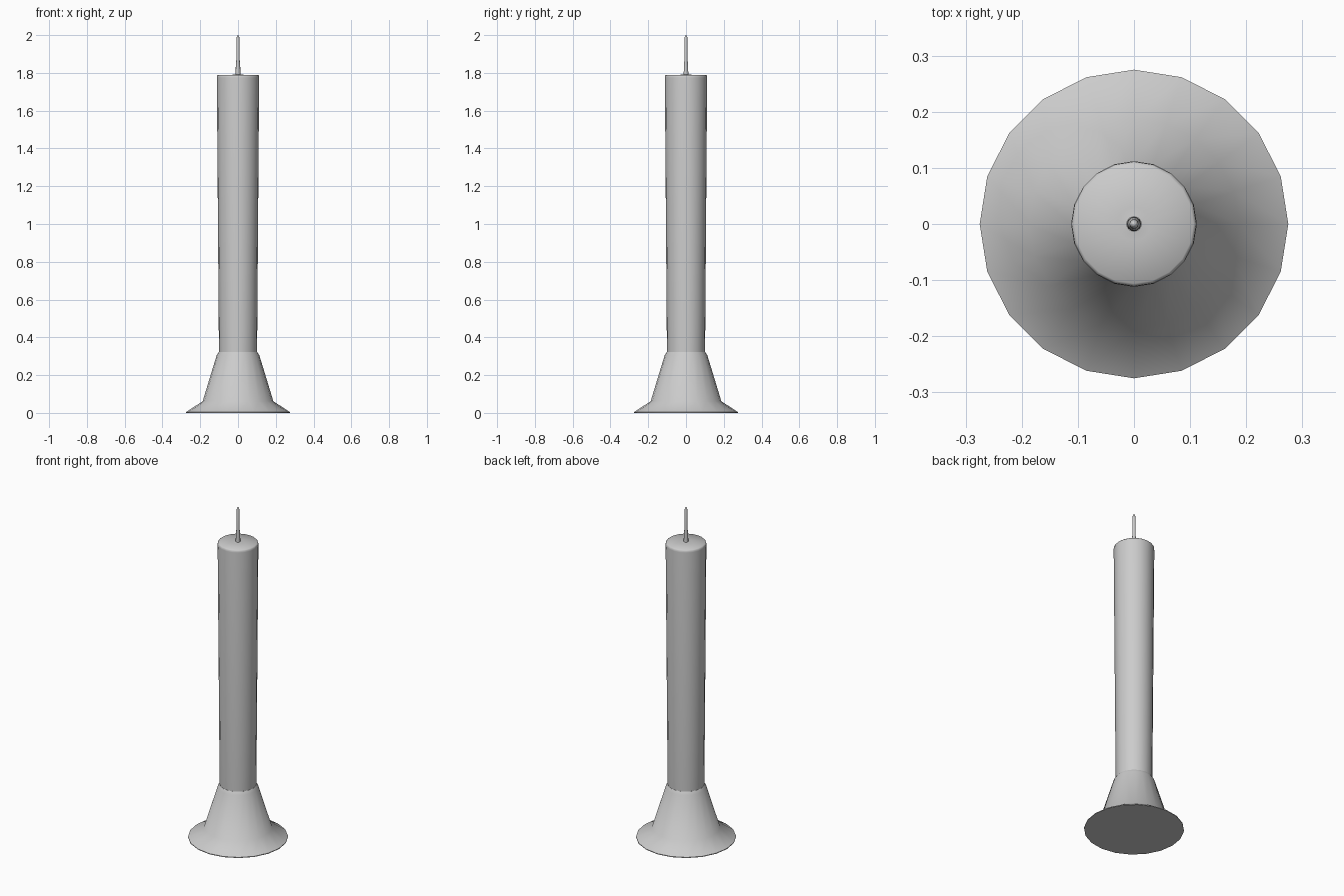
import bpy, bmesh, math

if "Cube" in bpy.data.objects:
    bpy.data.objects.remove(bpy.data.objects["Cube"])

def lathe(name, profile, sides, angle):
    """Revolve (radius, z) points about z; radius 0 makes a pole."""
    bm = bmesh.new()
    rings = []
    for r, z in profile:
        if r == 0:
            rings.append([bm.verts.new((0, 0, z))])
        else:
            rings.append([bm.verts.new((r * math.cos(2 * math.pi * i / sides),
                                        r * math.sin(2 * math.pi * i / sides), z))
                          for i in range(sides)])
    for a, b in zip(rings, rings[1:]):
        for i in range(sides):
            j = (i + 1) % sides
            quad = [a[i % len(a)], a[j % len(a)], b[j % len(b)], b[i % len(b)]]
            bm.faces.new(list(dict.fromkeys(quad)))
    # close an open bottom ring
    if len(rings[0]) > 1:
        bm.faces.new(rings[0][::-1])
    bmesh.ops.recalc_face_normals(bm, faces=bm.faces)
    mesh = bpy.data.meshes.new(name)
    bm.to_mesh(mesh)
    bm.free()
    obj = bpy.data.objects.new(name, mesh)
    bpy.context.collection.objects.link(obj)
    bpy.ops.object.select_all(action='DESELECT')
    obj.select_set(True)
    bpy.context.view_layer.objects.active = obj
    bpy.ops.object.shade_smooth_by_angle(angle=math.radians(angle))
    return obj

# flared holder with a small chamfered lip
lathe("holder", [(0.275, 0), (0.275, 0.004), (0.187, 0.062),
                 (0.113, 0.305), (0.102, 0.322), (0, 0.322)], 20, 50)

# slightly tapered candle with a softened top edge, flowing into its wick
lathe("candle", [(0.101, 0.315), (0.112, 1.775), (0.111, 1.785), (0.106, 1.79),
                 (0.03, 1.79), (0.013, 1.792)], 20, 60)

# thin tapering wick
lathe("wick", [(0.013, 1.785), (0.012, 1.83), (0.009, 1.87),
               (0.008, 1.985), (0.005, 1.997), (0, 2.0)], 10, 60)
